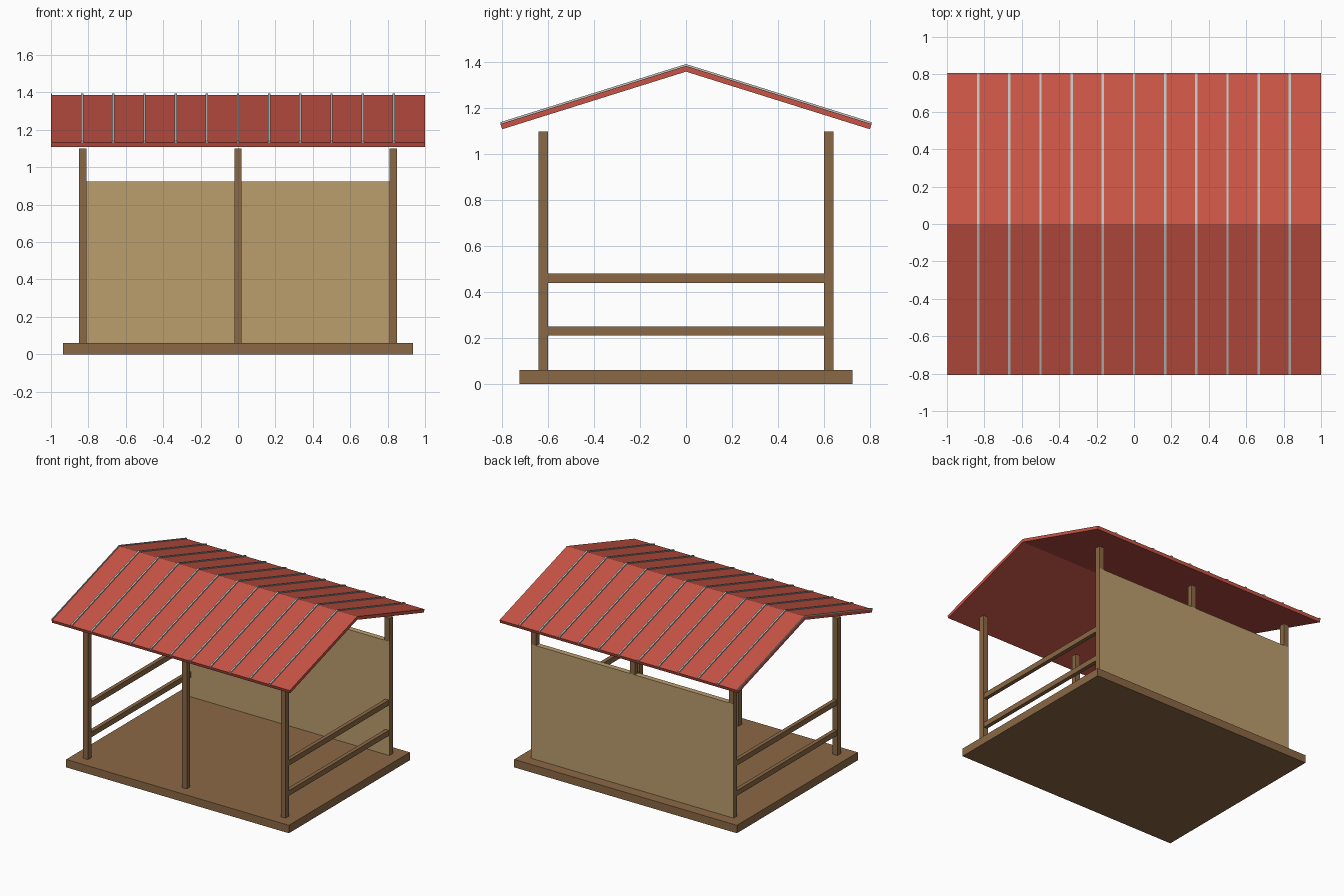
import bpy, bmesh

default = bpy.data.objects.get("Cube")
if default:
    bpy.data.objects.remove(default, do_unlink=True)


def material(name, rgb):
    m = bpy.data.materials.new(name)
    m.use_nodes = True
    m.diffuse_color = (*rgb, 1)
    m.node_tree.nodes["Principled BSDF"].inputs["Base Color"].default_value = (*rgb, 1)
    return m


timber = material("brown_timber", (0.26, 0.14, 0.06))
panel = material("tan_panel", (0.50, 0.34, 0.155))
red = material("red_roofing", (0.58, 0.088, 0.06))
metal = material("pale_grey_metal", (0.53, 0.56, 0.54))


def prism(name, profile, x0, x1, mat):
    """Extrude a closed (y, z) profile along x."""
    bm = bmesh.new()
    face = bm.faces.new([bm.verts.new((x0, y, z)) for y, z in profile])
    ext = bmesh.ops.extrude_face_region(bm, geom=[face])["geom"]
    verts = [v for v in ext if isinstance(v, bmesh.types.BMVert)]
    bmesh.ops.translate(bm, verts=verts, vec=(x1 - x0, 0, 0))
    bmesh.ops.recalc_face_normals(bm, faces=bm.faces[:])
    mesh = bpy.data.meshes.new(name)
    bm.to_mesh(mesh)
    bm.free()
    mesh.materials.append(mat)
    obj = bpy.data.objects.new(name, mesh)
    bpy.context.collection.objects.link(obj)
    return obj


def box(name, x, y, z, mat):
    profile = [(y[0], z[0]), (y[1], z[0]), (y[1], z[1]), (y[0], z[1])]
    return prism(name, profile, x[0], x[1], mat)


# Floor platform
FLOOR, POST_X, POST_Y, HALF = 0.06, 0.83, 0.622, 0.02
box("floor", (-0.935, 0.935), (-0.725, 0.725), (0, FLOOR), timber)

# Three posts along the front and three along the back
for row, y in (("front", -POST_Y), ("back", POST_Y)):
    for place, x in (("right", -POST_X), ("middle", 0), ("left", POST_X)):
        box(f"{row}_{place}_post", (x - HALF, x + HALF),
            (y - HALF, y + HALF), (FLOOR, 1.10), timber)

# Two rails on each open end
for side, x in (("right", -POST_X), ("left", POST_X)):
    for level, z in (("lower", 0.23), ("upper", 0.46)):
        box(f"{side}_{level}_rail", (x - 0.015, x + 0.015),
            (-POST_Y + HALF, POST_Y - HALF), (z - HALF, z + HALF), timber)

# Back wall panel, enclosing the back posts
box("back_wall", (-0.849, 0.849), (POST_Y - 0.0205, POST_Y + 0.0205),
    (FLOOR, 0.925), panel)

# Gabled roof of constant thickness
RIDGE, EAVE_Y, EAVE_Z = 1.385, 0.808, 1.132
box_bottom = [(0.801, 1.109), (0, 1.36), (-0.801, 1.109)]
prism("roof", [(-EAVE_Y, EAVE_Z), (0, RIDGE), (EAVE_Y, EAVE_Z)] + box_bottom,
      -1, 1, red)

# Standing seams over both slopes
RISE = 0.008
seam_profile = [(-EAVE_Y, EAVE_Z), (-EAVE_Y, EAVE_Z + RISE), (0, RIDGE + RISE),
                (EAVE_Y, EAVE_Z + RISE), (EAVE_Y, EAVE_Z), (0, RIDGE - 0.001)]
for i in range(12):
    x = -1 + i / 6
    prism(f"roof_seam_{i + 1}", seam_profile, max(x - 0.006, -1), x + 0.006, metal)
